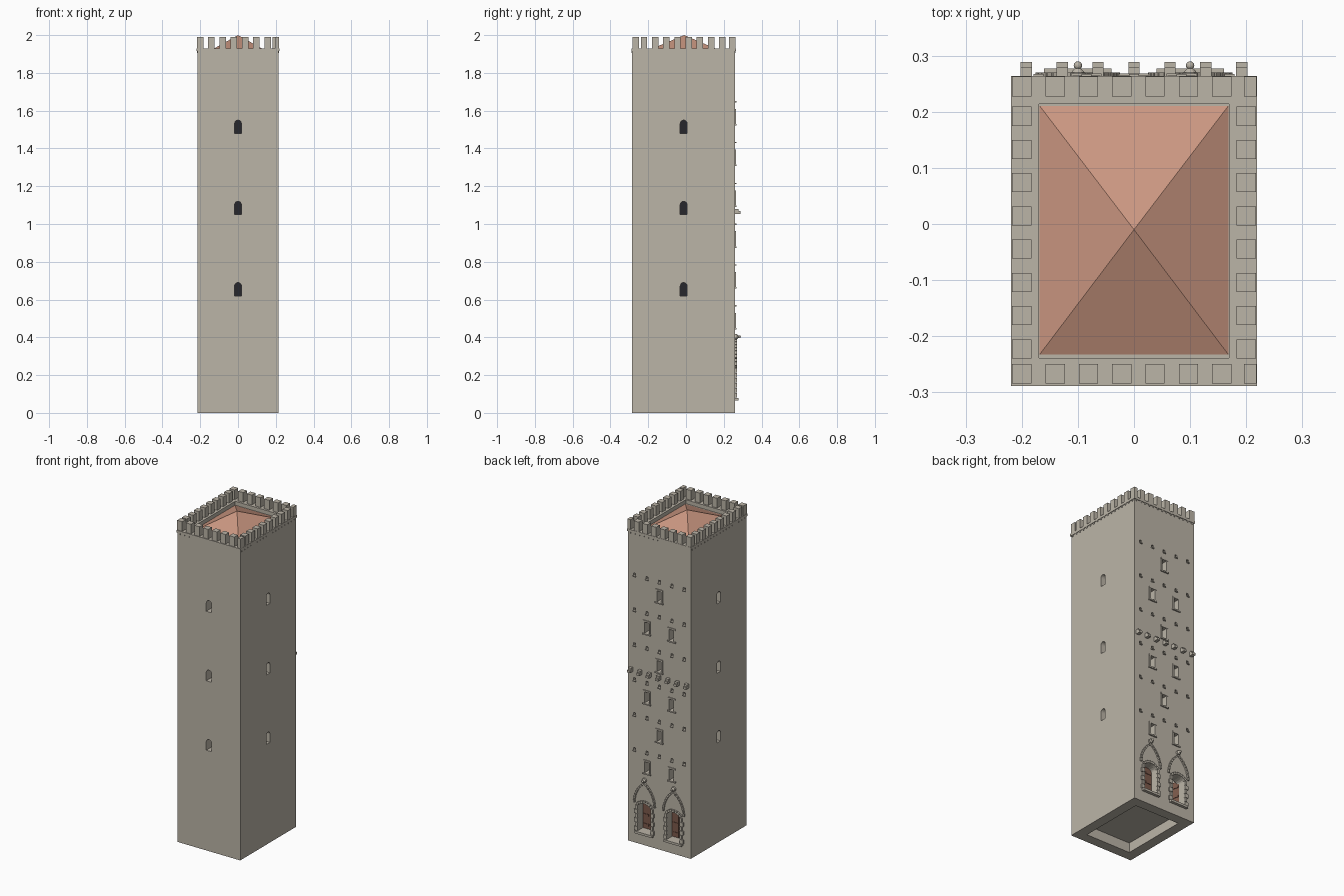
import bpy, bmesh
from math import pi, sin, cos, radians
from mathutils import Matrix, Vector

if "Cube" in bpy.data.objects:
    bpy.data.objects.remove(bpy.data.objects["Cube"])

T, R = Matrix.Translation, Matrix.Rotation
I = Matrix.Identity(4)
X, Y0, Y1, TOP = 0.215, -0.285, 0.26, 1.93
YC = (Y0 + Y1) / 2


def material(name, rgb):
    m = bpy.data.materials.new(name)
    m.diffuse_color = (*rgb, 1)
    m.use_nodes = True
    m.node_tree.nodes["Principled BSDF"].inputs["Base Color"].default_value = m.diffuse_color
    return m


STONE = material("stone", (0.50, 0.46, 0.39))
TILE = material("roof_tile", (0.60, 0.31, 0.22))
WOOD = material("wood", (0.20, 0.10, 0.07))
DARK = material("dark", (0.02, 0.02, 0.025))


def finish(bm, name, mat=STONE):
    bmesh.ops.recalc_face_normals(bm, faces=bm.faces[:])
    me = bpy.data.meshes.new(name)
    bm.to_mesh(me)
    bm.free()
    me.materials.append(mat)
    ob = bpy.data.objects.new(name, me)
    bpy.context.collection.objects.link(ob)
    return ob


def box(bm, lo, hi, M=I):
    lo, hi = Vector(lo), Vector(hi)
    size = hi - lo
    bmesh.ops.create_cube(bm, size=1, matrix=M @ T((lo + hi) / 2) @ Matrix.Diagonal((*size, 1)))


def prism(bm, pts, v0, v1, M=I):
    # extrude a (u, z) profile through the wall depth v
    a = [bm.verts.new(M @ Vector((u, v0, z))) for u, z in pts]
    b = [bm.verts.new(M @ Vector((u, v1, z))) for u, z in pts]
    n = len(pts)
    bm.faces.new(a)
    bm.faces.new(b[::-1])
    for i in range(n):
        bm.faces.new((a[i], a[(i + 1) % n], b[(i + 1) % n], b[i]))


def arch(w, z0, spring, rise, n=8):
    return [(-w, z0), (w, z0)] + [(w * cos(pi * i / n), spring + rise * sin(pi * i / n)) for i in range(n + 1)]


# wall frames: u along wall, v outward
BACK = T((0, Y1, 0))
FRONT = T((0, Y0, 0)) @ R(pi, 4, 'Z')
RIGHT = T((X, YC, 0)) @ R(-pi / 2, 4, 'Z')
LEFT = T((-X, YC, 0)) @ R(pi / 2, 4, 'Z')

back_windows = []
for k in range(6):
    for x in ((0,) if k % 2 == 0 else (-0.085, 0.085)):
        back_windows.append((x, 1.53 - 0.216 * k))
putlogs = [(x, 1.65 - 0.216 * k) for k in range(6) for x in (-0.17, -0.085, 0, 0.085, 0.17)]
doors = (-0.1, 0.1)

# hollow tower shaft
bm = bmesh.new()
box(bm, (-X, Y0, 0), (X, Y1, TOP))
tower = finish(bm, "tower_walls")

hollow = bmesh.new()
t = 0.062
for z0, z1, d in ((-0.05, 0.06, t), (0.075, 1.87, t), (1.906, 2.0, 0.046)):
    box(hollow, (-X + d, Y0 + d, z0), (X - d, Y1 - d, z1))

openings, panes = bmesh.new(), bmesh.new()
for M in (FRONT, RIGHT, LEFT):
    for z in (0.62, 1.05, 1.48):
        prism(openings, arch(0.018, z, z + 0.052, 0.018), -0.09, 0.02, M)
        box(panes, (-0.022, -0.058, z - 0.004), (0.022, -0.05, z + 0.074), M)
for x, z in back_windows:
    box(openings, (x - 0.015, -0.09, z), (x + 0.015, 0.02, z + 0.07), BACK)
    box(panes, (x - 0.019, -0.058, z - 0.004), (x + 0.019, -0.05, z + 0.074), BACK)
for x in doors:
    prism(openings, arch(0.045, 0.08, 0.24, 0.02), -0.09, 0.02, BACK @ T((x, 0, 0)))
for x, z in putlogs:
    box(openings, (x - 0.007, -0.02, z), (x + 0.007, 0.02, z + 0.016), BACK)

for cut, name in ((hollow, "hollow_cutter"), (openings, "opening_cutter")):
    c = finish(cut, name)
    c.hide_render = True
    mod = tower.modifiers.new(name, 'BOOLEAN')
    mod.object, mod.operation, mod.solver = c, 'DIFFERENCE', 'EXACT'
    bpy.context.view_layer.objects.active = tower
    bpy.ops.object.modifier_apply(modifier=mod.name)
    bpy.data.objects.remove(c, do_unlink=True)
finish(panes, "window_panes", DARK)

# pyramid roof inside the parapet
bm = bmesh.new()
base = [bm.verts.new((x, y, 1.905)) for x, y in ((-0.17, -0.235), (0.17, -0.235), (0.17, 0.213), (-0.17, 0.213))]
apex = bm.verts.new((0, -0.01, 2.0))
bm.faces.new(base)
for i in range(4):
    bm.faces.new((base[i], base[(i + 1) % 4], apex))
finish(bm, "roof", TILE)

# cornice band and its small dentils
bm = bmesh.new()
for M, half in ((FRONT, X), (BACK, X), (RIGHT, (Y1 - Y0) / 2), (LEFT, (Y1 - Y0) / 2)):
    box(bm, (-half - 0.004, -0.01, 1.915), (half + 0.004, 0.004, TOP), M)
    n = round(2 * half / 0.03)
    for i in range(n):
        u = -half + (i + 0.5) * 2 * half / n
        box(bm, (u - 0.004, -0.002, 1.906), (u + 0.004, 0.003, 1.916), M)
finish(bm, "cornice")

# merlons
bm = bmesh.new()
row = [(-0.2 + 0.0594 * i, 0.0172) for i in range(7)] + [(0.207, 0.011)]
for y in (-0.267, 0.245):
    for x, h in row:
        box(bm, (x - h, y - 0.0175, TOP - 0.005), (x + h, y + 0.0175, 1.99))
for x in (-0.2, 0.2):
    for i in range(8):
        y = 0.192 - 0.0592 * i
        box(bm, (x - 0.0175, y - 0.017, TOP - 0.005), (x + 0.0175, y + 0.017, 1.99))
finish(bm, "merlons")

# back window surrounds
bm = bmesh.new()
for x, z in back_windows:
    for s in (-1, 1):
        c = x + s * 0.019
        box(bm, (c - 0.004, -0.01, z), (c + 0.004, 0.004, z + 0.07), BACK)
    box(bm, (x - 0.025, -0.01, z + 0.07), (x + 0.025, 0.005, z + 0.08), BACK)
    box(bm, (x - 0.027, -0.01, z - 0.008), (x + 0.027, 0.008, z), BACK)
finish(bm, "window_surrounds")

# putlog ledges
bm = bmesh.new()
for x, z in putlogs:
    box(bm, (x - 0.009, -0.01, z - 0.006), (x + 0.009, 0.007, z), BACK)
finish(bm, "putlog_ledges")

# stepped corbels across the back
bm = bmesh.new()
for i in range(-3, 4):
    x = i * 0.064
    box(bm, (x - 0.01, -0.005, 1.068), (x + 0.01, 0.019, 1.08), BACK)
    box(bm, (x - 0.01, -0.005, 1.054), (x + 0.01, 0.029, 1.068), BACK)
finish(bm, "corbels")

# door stonework: sill, quoins, voussoirs, pointed hood and boss
bm, boss = bmesh.new(), bmesh.new()
for x in doors:
    D = BACK @ T((x, 0, 0))
    box(bm, (-0.06, -0.01, 0.066), (0.06, 0.017, 0.08), D)
    for s in (-1, 1):
        for k in range(6):
            w, z = (0.022, 0.014)[k % 2], 0.08 + k * 0.0265
            box(bm, (min(s * 0.045, s * (0.045 + w)), -0.01, z + 0.001),
                (max(s * 0.045, s * (0.045 + w)), 0.009, z + 0.0255), D)
        for k in range(8):
            a = radians(54.8) * (k + 0.5) / 8
            P = D @ T((s * (0.165 * cos(a) - 0.095), 0, 0.25 + 0.165 * sin(a))) @ R(-s * a, 4, 'Y')
            box(bm, (-0.005, -0.005, -0.0085), (0.005, 0.01, 0.0085), P)
    for k in range(7):
        a = radians(-42 + 14 * k)
        P = D @ T((0.0675 * sin(a), 0, 0.199 + 0.0675 * cos(a))) @ R(a, 4, 'Y')
        box(bm, (-0.0075, -0.01, -0.007), (0.0075, 0.009, 0.008), P)
    for v, r1, r2, d in ((0.004, 0.014, 0.014, 0.012), (0.014, 0.012, 0.005, 0.008)):
        bmesh.ops.create_cone(boss, cap_ends=True, segments=12, radius1=r1, radius2=r2, depth=d,
                              matrix=D @ T((0, v, 0.403)) @ R(-pi / 2, 4, 'X'))
    bmesh.ops.create_uvsphere(boss, u_segments=12, v_segments=8, radius=0.0075,
                              matrix=D @ T((0, 0.0225, 0.403)))
finish(bm, "door_stonework")
finish(boss, "hood_bosses")

# wooden door leaves, one standing open
bm = bmesh.new()
leaf = [(0, 0.081), (0.0445, 0.081), (0.0445, 0.262), (0.022, 0.259), (0, 0.245)]
for x, side, angle in ((0.1, 1, 0), (0.1, -1, 0), (-0.1, 1, 0), (-0.1, -1, -75)):
    L = (BACK @ T((x + side * 0.045, -0.045, 0)) @ R(radians(angle), 4, 'Z')
         @ Matrix.Diagonal((-side, 1, 1, 1)))
    prism(bm, leaf, -0.007, 0, L)
    for z in (0.1, 0.16, 0.22):
        box(bm, (0.003, -0.002, z), (0.042, 0.003, z + 0.012), L)
finish(bm, "door_leaves", WOOD)
